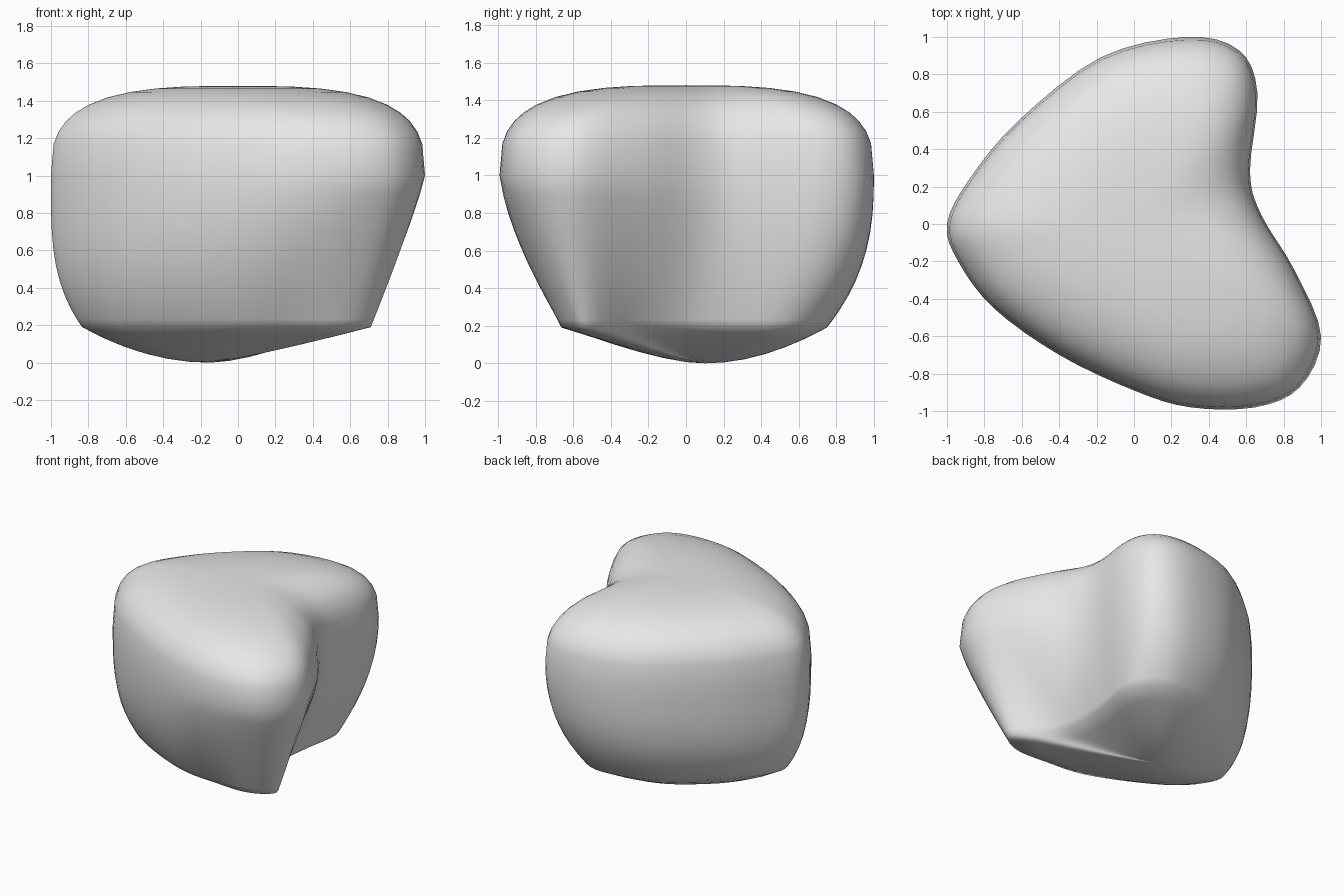
import bpy
import bmesh
from mathutils import Vector

cube = bpy.data.objects.get("Cube")
if cube:
    bpy.data.objects.remove(cube, do_unlink=True)

# Matching outlines: widest belt, then lower rim (x, y, x, y)
OUTLINE = [
    (-1, 0, -.83, 0), (-.88, .24, -.72, .2), (-.62, .55, -.5, .42),
    (-.18, .89, -.15, .66), (.28, 1, .2, .75), (.56, .93, .4, .68),
    (.66, .7, .5, .5), (.62, .28, .46, .2), (.68, .05, .44, -.05),
    (.86, -.25, .5, -.28), (1, -.6, .7, -.5), (.89, -.87, .66, -.6),
    (.65, -.98, .5, -.66), (.3, -.98, .25, -.65), (0, -.89, -.02, -.62),
    (-.4, -.7, -.33, -.5), (-.75, -.45, -.64, -.32), (-.94, -.2, -.79, -.15),
]
RIM_Z, BELT_Z, TOP_Z = .19, 1.0, 1.48
BASE_CENTRE = Vector((-.15, .1))
STEPS = 4


def smooth_loop(points):
    """Closed Catmull-Rom curve through the given points."""
    result = []
    count = len(points)
    for i in range(count):
        a, b, c, d = (points[(i + k) % count] for k in (-1, 0, 1, 2))
        for step in range(STEPS):
            t = step / STEPS
            result.append(b + (c - a) * (t / 2)
                          + (a * 2 - b * 5 + c * 4 - d) * (t * t / 2)
                          + (b * 3 - a - c * 3 + d) * (t ** 3 / 2))
    return result


belt = smooth_loop([Vector(p[:2]) for p in OUTLINE])
rim = smooth_loop([Vector(p[2:]) for p in OUTLINE])


def bulge(p):
    """Roundness of the wall: full on the left, nearly straight at the front lobe."""
    return max(1.15, 2.4 - 1.1 * p.x + .5 * p.y)


def underside(s):
    ring = []
    for wide, low in zip(belt, rim):
        p = BASE_CENTRE.lerp(low, s)
        power = min(2, .6 + bulge(wide) / 2)
        ring.append((p.x, p.y, RIM_Z * s ** power))
    return ring


def wall(t):
    ring = []
    for wide, low in zip(belt, rim):
        p = low.lerp(wide, 1 - (1 - t) ** bulge(wide))
        ring.append((p.x, p.y, RIM_Z + (BELT_Z - RIM_Z) * t))
    return ring


def crown(s):
    z = BELT_Z + (TOP_Z - BELT_Z) * (1 - s ** 3) ** (1 / 3)
    return [(p.x * s, p.y * s, z) for p in belt]


# Rings from the underside, up the wall and over the crown
rings = [underside(i / 6) for i in range(1, 7)]
rings += [wall((i / 10) ** 1.3) for i in range(1, 11)]
rings += [crown(s) for s in (.985, .96, .92, .87, .8, .7, .58, .44, .3, .15)]

bm = bmesh.new()
rows = [[bm.verts.new(co) for co in ring] for ring in rings]
count = len(belt)
for lower, upper in zip(rows, rows[1:]):
    for i in range(count):
        j = (i + 1) % count
        bm.faces.new((lower[i], lower[j], upper[j], upper[i]))

# Close the bottom and the top with fans
for row, tip in ((rows[0], (*BASE_CENTRE, 0)), (rows[-1], (0, 0, TOP_Z))):
    centre = bm.verts.new(tip)
    for i in range(count):
        bm.faces.new((row[i], row[(i + 1) % count], centre))
bmesh.ops.recalc_face_normals(bm, faces=bm.faces)
for face in bm.faces:
    face.smooth = True

mesh = bpy.data.meshes.new("boulder")
bm.to_mesh(mesh)
bm.free()
boulder = bpy.data.objects.new("boulder", mesh)
bpy.context.collection.objects.link(boulder)

# Plain grey stone
grey = bpy.data.materials.new("light_grey")
grey.use_nodes = True
colour = (.8, .8, .8, 1)
grey.diffuse_color = colour
for node in grey.node_tree.nodes:
    if node.type == 'BSDF_PRINCIPLED':
        node.inputs["Base Color"].default_value = colour
mesh.materials.append(grey)
